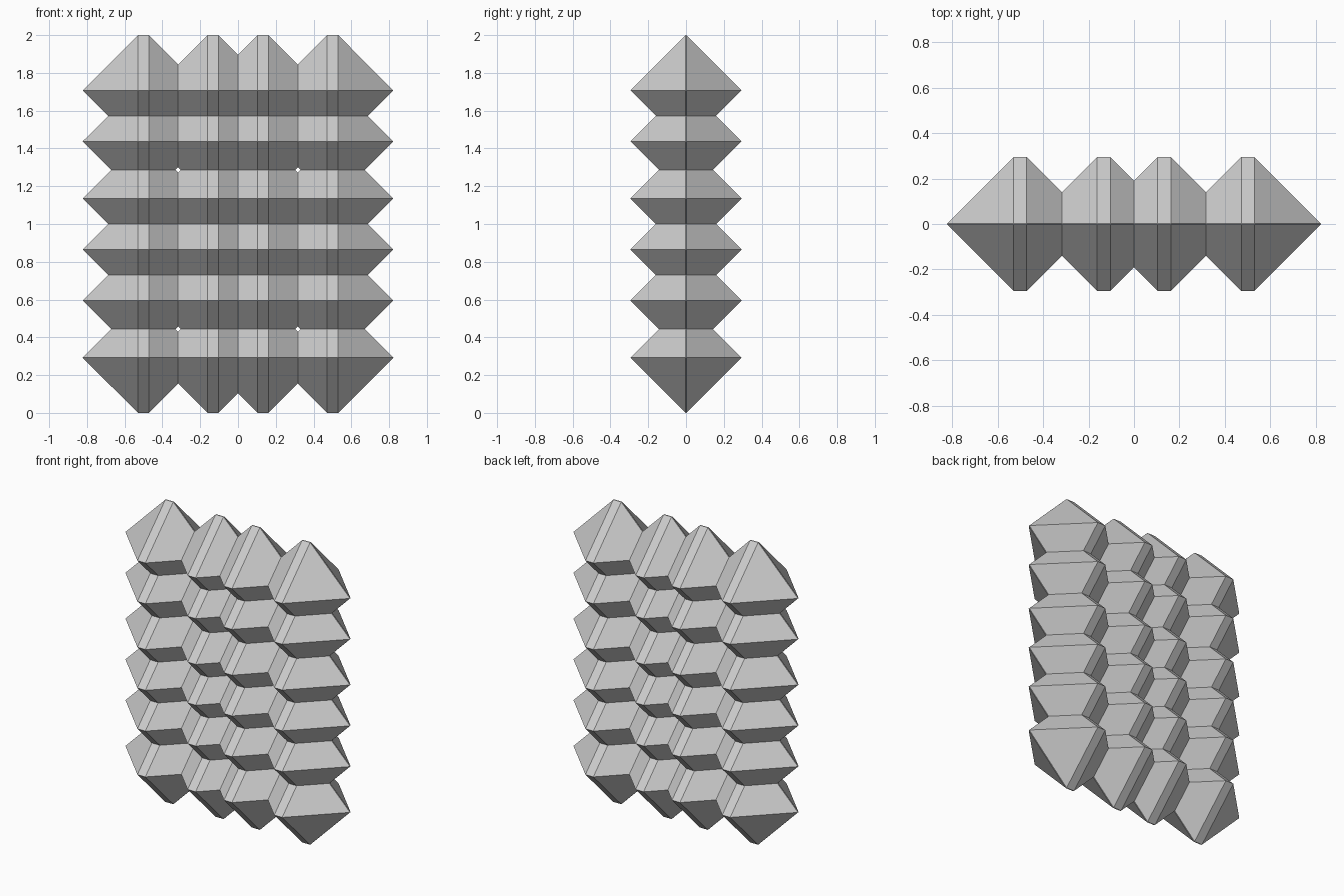
import bpy, bmesh
from mathutils import Vector

if "Cube" in bpy.data.objects:
    bpy.data.objects.remove(bpy.data.objects["Cube"])

R = 0.292       # bevel reach of every stud
HX = 0.029      # half length of the ridges along x
HY = 0.003      # tiny half width along y
XS = [-0.501, -0.133, 0.133, 0.501]
ZS = [0.292, 0.595, 0.865, 1.135, 1.438, 1.708]


def stud(cx, cz):
    """Stretched octahedron centred at (cx, 0, cz)."""
    bm = bmesh.new()
    for i in (-1, 1):
        for j in (-1, 1):
            bm.verts.new((cx + i * HX, j * HY, cz + R))
            bm.verts.new((cx + i * HX, j * HY, cz - R))
            bm.verts.new((cx + i * HX, j * (HY + R), cz))
            bm.verts.new((cx + i * (HX + R), j * HY, cz))
    bmesh.ops.convex_hull(bm, input=bm.verts[:])
    bmesh.ops.dissolve_limit(bm, angle_limit=0.01, verts=bm.verts[:], edges=bm.edges[:])
    return bm


def trim(bm, centres, i, axis):
    """Cut the stud off halfway to its neighbours, leaving the joint open."""
    for k in (i - 1, i + 1):
        if 0 <= k < len(centres):
            no = Vector((0, 0, 0))
            no[axis] = k - i
            co = Vector((0, 0, 0))
            co[axis] = (centres[i] + centres[k]) / 2
            bmesh.ops.bisect_plane(bm, geom=bm.verts[:] + bm.edges[:] + bm.faces[:],
                                   plane_co=co, plane_no=no, clear_outer=True)


# Faceted panel: a grid of studs fused at their shared joints
panel = bmesh.new()
for ix, x in enumerate(XS):
    for iz, z in enumerate(ZS):
        bm = stud(x, z)
        trim(bm, XS, ix, 0)
        trim(bm, ZS, iz, 2)
        tmp = bpy.data.meshes.new("tmp")
        bm.to_mesh(tmp)
        bm.free()
        panel.from_mesh(tmp)
        bpy.data.meshes.remove(tmp)
bmesh.ops.remove_doubles(panel, verts=panel.verts[:], dist=0.0005)
bmesh.ops.recalc_face_normals(panel, faces=panel.faces[:])

mesh = bpy.data.meshes.new("faceted_panel")
panel.to_mesh(mesh)
panel.free()
bpy.context.collection.objects.link(bpy.data.objects.new("faceted_panel", mesh))
